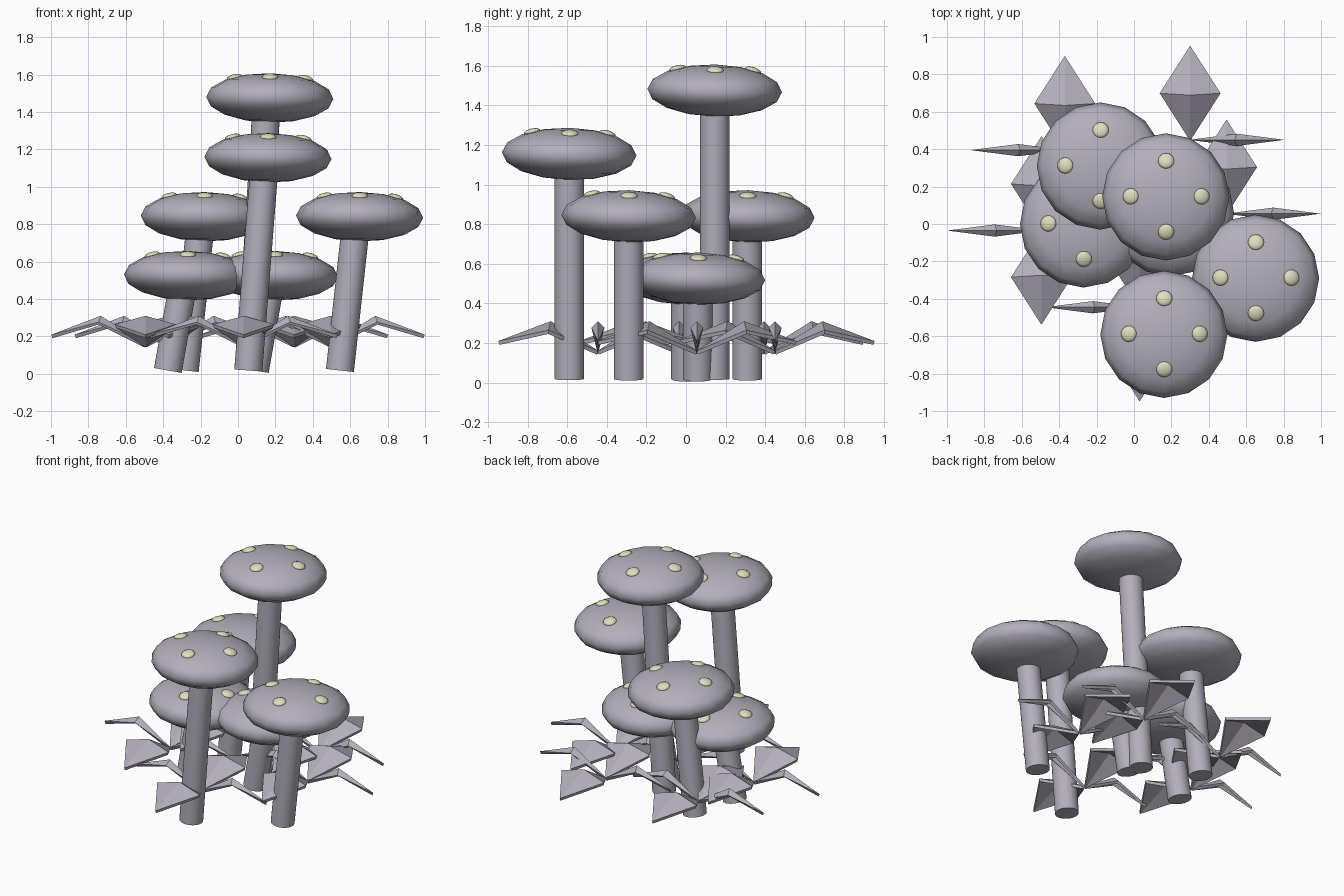
import bpy
import bmesh
import math
from mathutils import Vector, Matrix

cube = bpy.data.objects.get("Cube")
if cube:
    bpy.data.objects.remove(cube, do_unlink=True)


def material(name, rgb):
    mat = bpy.data.materials.new(name)
    mat.use_nodes = True
    mat.diffuse_color = (*rgb, 1)
    mat.node_tree.nodes["Principled BSDF"].inputs["Base Color"].default_value = (*rgb, 1)
    return mat


GREY = material("lilac grey", (0.45, 0.43, 0.49))
CREAM = material("pale cream", (0.73, 0.73, 0.52))


def make_object(name, bm, mat):
    mesh = bpy.data.meshes.new(name)
    bm.to_mesh(mesh)
    bm.free()
    mesh.materials.append(mat)
    obj = bpy.data.objects.new(name, mesh)
    bpy.context.collection.objects.link(obj)
    return obj


def ellipsoid(name, matrix, size, segments, rings, mat):
    bm = bmesh.new()
    bmesh.ops.create_uvsphere(bm, u_segments=segments, v_segments=rings, radius=1,
                              matrix=matrix @ Matrix.Diagonal((*size, 1)))
    for f in bm.faces:
        f.smooth = True
    return make_object(name, bm, mat)


def mushroom(label, x, y, z):
    # Leaning stem
    foot, top = Vector((x - 0.105, y, 0.018)), Vector((x - 0.015, y, z))
    axis = top - foot
    bm = bmesh.new()
    turn = axis.to_track_quat("Z", "Y").to_matrix().to_4x4()
    bmesh.ops.create_cone(bm, cap_ends=True, segments=32, radius1=0.075, radius2=0.075,
                          depth=axis.length,
                          matrix=Matrix.Translation((foot + top) / 2) @ turn)
    for f in bm.faces:
        f.smooth = len(f.verts) == 4
    for e in bm.edges:
        e.smooth = all(f.smooth for f in e.link_faces)
    make_object(label + "_stem", bm, GREY)

    # Flattened cap, tipped very slightly
    tilt = (Matrix.Translation((x, y, z)) @ Matrix.Rotation(math.radians(-1.5), 4, "X")
            @ Matrix.Rotation(math.radians(1), 4, "Y"))
    ellipsoid(label + "_cap", tilt, (0.34, 0.34, 0.132), 16, 8, GREY)

    # Four raised spots
    for i in range(4):
        a = i * math.pi / 2
        spot = tilt @ Matrix.Translation((0.19 * math.cos(a), 0.19 * math.sin(a), 0.106))
        lean = Matrix.Rotation(a, 4, "Z") @ Matrix.Rotation(math.radians(14), 4, "Y")
        ellipsoid(f"{label}_spot_{i + 1}", spot @ lean, (0.043, 0.043, 0.018), 16, 8, CREAM)


def leaf(name, x, y, angle, half_width, droop):
    # Folded diamond with a raised middle rib
    base, tip = (0, 0, 0.15), (0.5, 0, 0.2)
    rib = (0.24, 0, 0.3)
    sides = [(0.25, s * half_width, 0.3 - droop) for s in (1, -1)]
    bm = bmesh.new()
    b, r, t, left, right = [bm.verts.new(p) for p in (base, rib, tip, *sides)]
    for tri in ((b, r, left), (r, t, left), (b, right, r), (r, right, t)):
        bm.faces.new(tri)
    bmesh.ops.recalc_face_normals(bm, faces=bm.faces)
    bm.transform(Matrix.Translation((x, y, 0)) @ Matrix.Rotation(angle, 4, "Z"))
    obj = make_object(name, bm, GREY)
    mod = obj.modifiers.new("thickness", "SOLIDIFY")
    mod.thickness = 0.02
    mod.offset = 0


MUSHROOMS = {
    "tallest": (0.17, 0.145, 1.475),
    "front": (0.16, -0.59, 1.155),
    "back": (-0.18, 0.31, 0.84),
    "left": (0.65, -0.29, 0.84),
    "right_small": (-0.27, 0, 0.525),
    "middle_small": (0.195, 0.06, 0.525),
}
for label, spot in MUSHROOMS.items():
    mushroom(label, *spot)

# Ground plants: broad leaves front and back, narrow leaves to the sides
PLANTS = [(0.3, 0.45), (-0.37, 0.395), (-0.495, -0.035), (0.495, 0.055), (0.03, -0.445)]
for n, (px, py) in enumerate(PLANTS, 1):
    for i in range(4):
        broad = i % 2 == 1
        leaf(f"plant_{n}_leaf_{i + 1}", px, py, i * math.pi / 2,
             0.16 if broad else 0.025, 0.045 if broad else 0.03)
